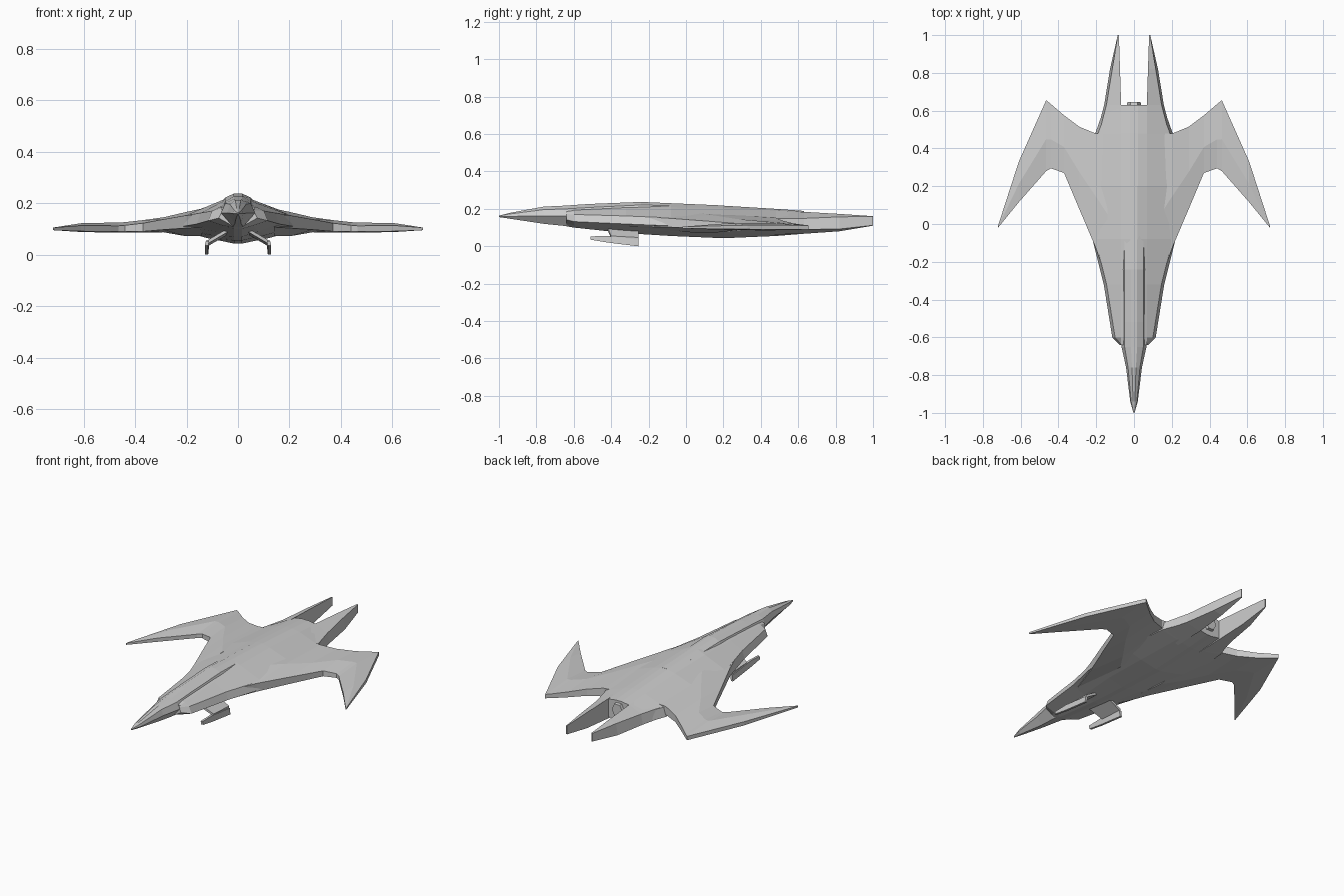
import bpy, bmesh


def loft(name, rings, mirror=False):
    """Skin a row of equal-length point rings and cap both ends."""
    bm = bmesh.new()
    rows = [[bm.verts.new(p) for p in ring] for ring in rings]
    n = len(rows[0])
    for a, b in zip(rows, rows[1:]):
        for i in range(n):
            j = (i + 1) % n
            bm.faces.new((a[i], a[j], b[j], b[i]))
    bm.faces.new(rows[0])
    bm.faces.new(rows[-1])
    bmesh.ops.recalc_face_normals(bm, faces=bm.faces)
    me = bpy.data.meshes.new(name)
    bm.to_mesh(me)
    bm.free()
    ob = bpy.data.objects.new(name, me)
    bpy.context.collection.objects.link(ob)
    if mirror:
        ob.modifiers.new("Mirror", 'MIRROR').use_clip = False
    return ob


def symmetric(y, half):
    """Full ring from a right-half outline listed from top to bottom."""
    return [(x, y, z) for x, z in half] + [(-x, y, z) for x, z in reversed(half)]


# Main hull: y, edge half width, edge top, edge bottom, shoulder z, ridge z, keel z
hull = [
    (-0.64, 0.075, 0.175, 0.145, 0.185, 0.20, 0.110),
    (-0.60, 0.115, 0.173, 0.135, 0.190, 0.21, 0.103),
    (-0.32, 0.160, 0.165, 0.122, 0.205, 0.225, 0.073),
    (-0.08, 0.220, 0.155, 0.112, 0.212, 0.232, 0.058),
    (0.20, 0.235, 0.155, 0.098, 0.208, 0.220, 0.046),
    (0.48, 0.205, 0.148, 0.095, 0.194, 0.203, 0.058),
    (0.63, 0.152, 0.150, 0.095, 0.185, 0.192, 0.070),
]
loft("main_hull", [symmetric(y, [(0.02, zr), (0.068, zs), (w - 0.015, zu), (w, zl),
                                 (w * 0.5, zk + (zl - zk) * 0.4), (0.015, zk)])
                   for y, w, zu, zl, zs, zr, zk in hull])

# Nose and cockpit spine: y, half width, top, middle, bottom
spine = [
    (-1.0, 0.003, 0.167, 0.163, 0.159),
    (-0.94, 0.020, 0.182, 0.163, 0.150),
    (-0.76, 0.042, 0.215, 0.165, 0.123),
    (-0.65, 0.066, 0.220, 0.165, 0.112),
    (-0.52, 0.066, 0.229, 0.170, 0.100),
    (-0.24, 0.068, 0.240, 0.190, 0.080),
    (0.20, 0.060, 0.221, 0.190, 0.080),
]
loft("nose_and_cockpit", [symmetric(y, [(w * 0.25, t), (w * 0.75, m + (t - m) * 0.68), (w, m),
                                        (w * 0.3, b)]) for y, w, t, m, b in spine])

# Swept wings: x, leading y, trailing y, edge bottom/top, middle bottom/top
wing = [
    (0.14, -0.30, 0.48, 0.110, 0.160, 0.075, 0.182),
    (0.205, -0.12, 0.48, 0.106, 0.155, 0.075, 0.168),
    (0.29, 0.08, 0.515, 0.100, 0.140, 0.090, 0.148),
    (0.37, 0.27, 0.575, 0.093, 0.125, 0.088, 0.137),
    (0.44, 0.295, 0.635, 0.092, 0.117, 0.088, 0.129),
    (0.465, 0.28, 0.655, 0.092, 0.115, 0.088, 0.128),
    (0.61, 0.115, 0.33, 0.094, 0.116, 0.091, 0.125),
    (0.72, -0.02, -0.01, 0.098, 0.108, 0.098, 0.108),
]
loft("wing", [[(x, a, u), (x, a * 0.55 + b * 0.45, mt), (x, b, u), (x, b, l),
               (x, a * 0.55 + b * 0.45, mb), (x, a, l)]
              for x, a, b, l, u, mb, mt in wing], True)

# Tail prongs: y, inner x, outer x, inner top, outer top, outer bottom, inner bottom
prong = [
    (0.45, 0.068, 0.205, 0.190, 0.150, 0.095, 0.065),
    (0.63, 0.068, 0.158, 0.187, 0.152, 0.093, 0.070),
    (0.82, 0.074, 0.127, 0.176, 0.160, 0.095, 0.083),
    (1.0, 0.080, 0.086, 0.164, 0.163, 0.115, 0.113),
]
loft("tail_prong", [[(i, y, it), (o - 0.012 * (y < 0.9), y, ot), (o, y, ob), (i, y, ib)]
                    for y, i, o, it, ot, ob, ib in prong], True)

# Exhaust nozzle between the prongs
loft("exhaust_nozzle", [symmetric(y, [(w * 0.5, 0.14 + h), (w, 0.14), (w * 0.5, 0.14 - h)])
                        for y, w, h in [(0.58, 0.05, 0.05), (0.645, 0.035, 0.035)]])

# Under-nose fins: angled struts carrying upright blades
loft("fin_strut", [[(x, a, z), (x, -0.255, z - 0.008), (x, -0.255, z - 0.024), (x, a, z - 0.014)]
                   for x, a, z in [(0.04, -0.42, 0.105), (0.12, -0.40, 0.058)]], True)
loft("fin_blade", [[(x, y, t), (x + 0.013, y, t), (x + 0.017, y, b), (x + 0.004, y, b)]
                   for x, y, t, b in [(0.112, -0.51, 0.056, 0.038), (0.112, -0.42, 0.058, 0.023),
                                      (0.112, -0.255, 0.038, 0.003)]], True)

# Keep the model on z = 0
for ob in bpy.context.collection.objects:
    ob.location.z -= 0.003
